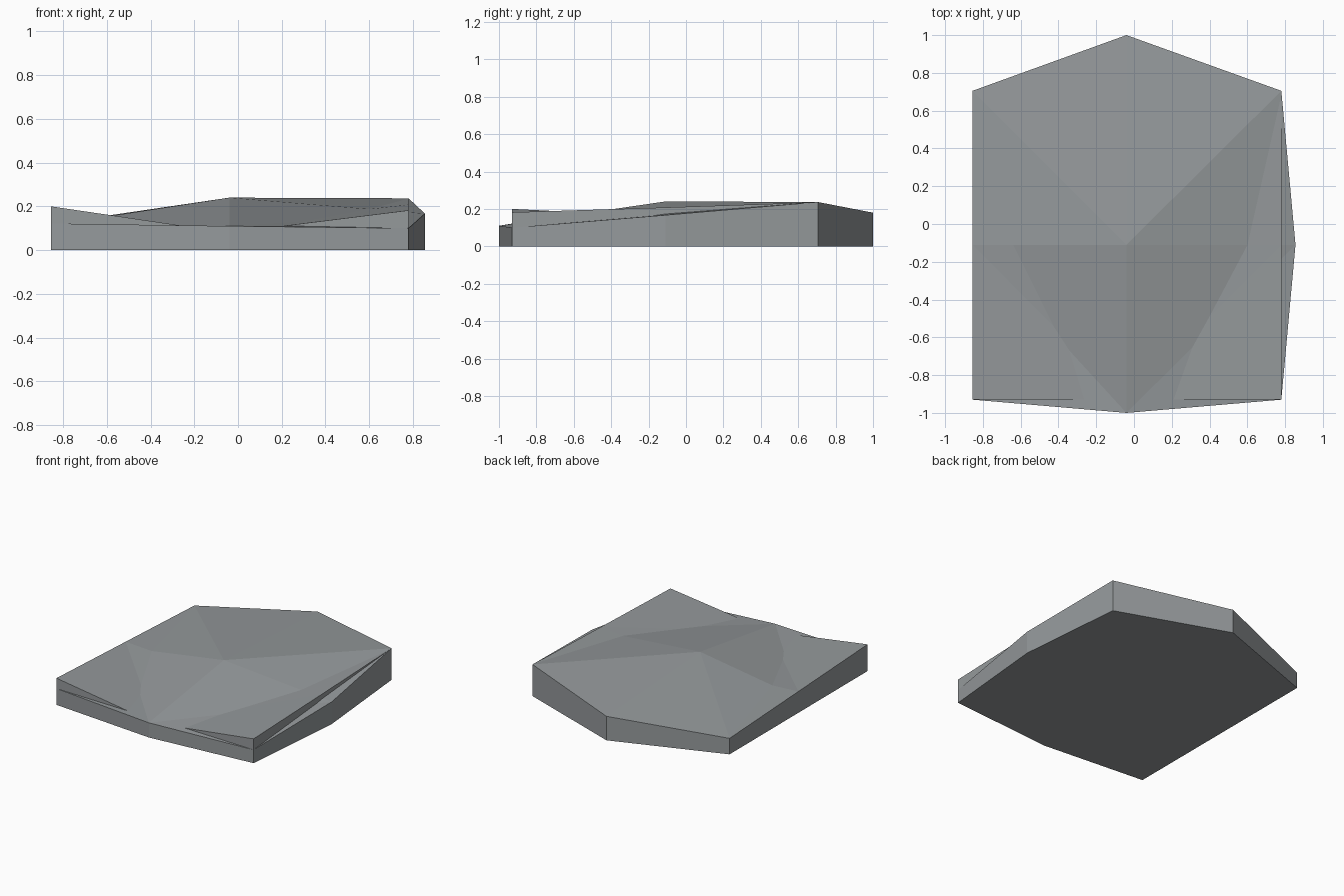
import bpy

if "Cube" in bpy.data.objects:
    bpy.data.objects.remove(bpy.data.objects["Cube"])

grey = bpy.data.materials.new("stone grey")
grey.diffuse_color = (0.30, 0.32, 0.33, 1)
grey.use_nodes = True
grey.node_tree.nodes["Principled BSDF"].inputs["Base Color"].default_value = grey.diffuse_color


def slab(name, centre, ring, fan):
    """Flat-bottomed slab: fan lists the top triangles (8 = centre point)."""
    n = len(ring)
    verts = ring + [centre] + [(x, y, 0) for x, y, z in ring]
    faces = list(fan)
    for i in range(n):  # side walls
        j = (i + 1) % n
        faces.append((n + 1 + i, n + 1 + j, j, i))
    faces.append(tuple(range(2 * n, n, -1)))  # underside
    mesh = bpy.data.meshes.new(name)
    mesh.from_pydata(verts, [], faces)
    mesh.materials.append(grey)
    mesh.update()
    obj = bpy.data.objects.new(name, mesh)
    bpy.context.collection.objects.link(obj)
    return obj


# ring order: front left, front, front right, right, back right, back, back left, left
W, E, S, N = -0.855, 0.78, -0.93, 0.705
CX, CY = -0.04, -0.11
front = [(0, 1, 7), (7, 1, 8), (1, 2, 3), (1, 3, 8)]
back = [(3, 4, 8), (4, 5, 8), (5, 6, 8), (6, 7, 8)]

# domed slab bulging past the square at front, right and back
slab("domed_slab", (CX, CY, 0.24),
     [(W, S, 0.122), (CX, -1.0, 0.11), (E, S, 0.10), (0.855, CY, 0.167),
      (E, N, 0.237), (CX, 1.0, 0.18), (W, N, 0.12), (W, CY, 0.115)],
     front + back)

# dished square slab whose raised corners break through the dome
slab("dished_slab", (CX, CY, 0.115),
     [(W, S, 0.20), (CX, S, 0.08), (E, S, 0.182), (E, CY, 0.208),
      (E, N, 0.236), (CX, N, 0.15), (W, N, 0.12), (W, CY, 0.16)],
     front + back)
